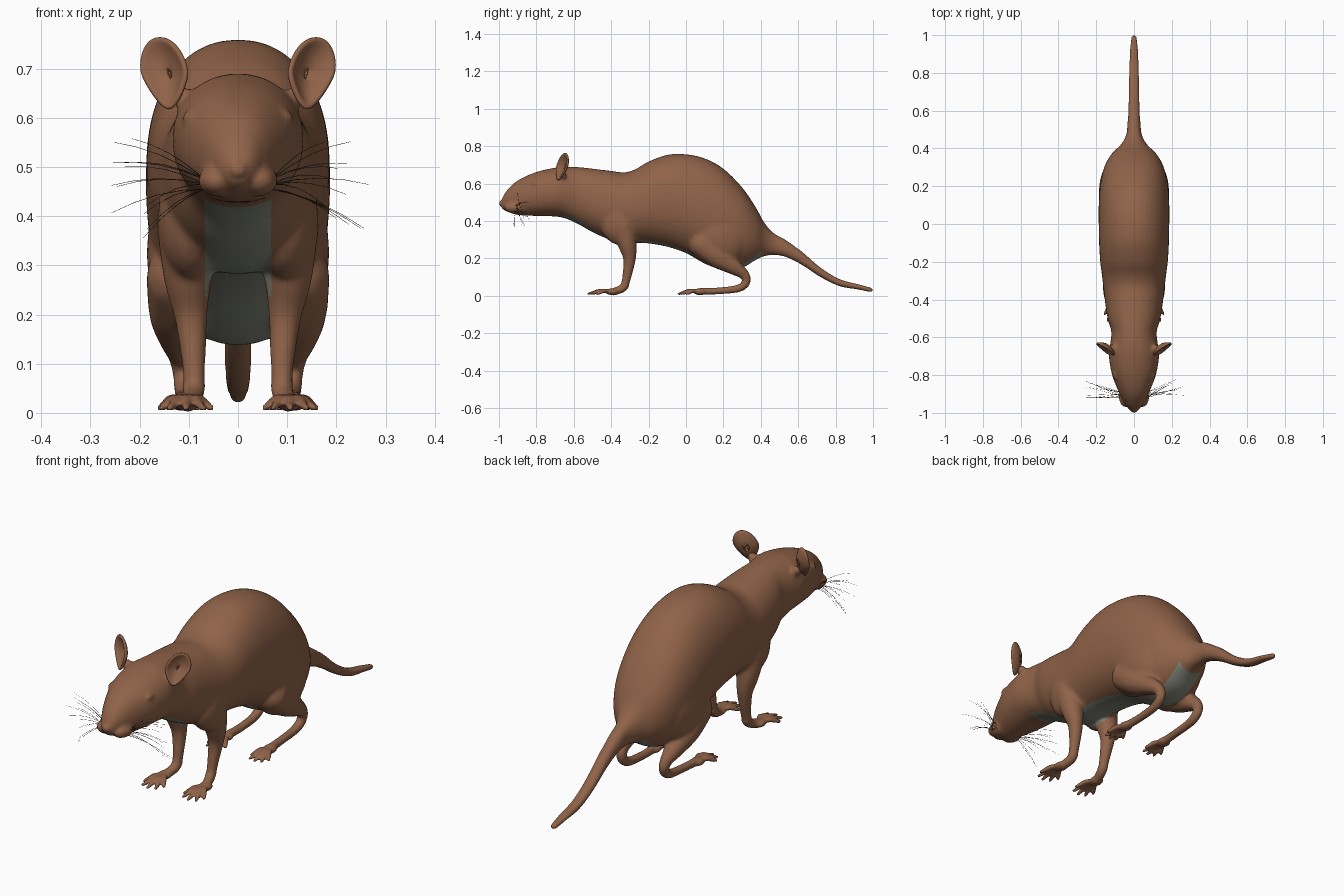
import bpy, bmesh, math, random
from mathutils import Vector, Matrix

random.seed(4)
cube = bpy.data.objects.get("Cube")
if cube:
    bpy.data.objects.remove(cube)


def material(name, rgb):
    m = bpy.data.materials.new(name)
    m.use_nodes = True
    m.diffuse_color = (*rgb, 1)
    m.node_tree.nodes["Principled BSDF"].inputs["Base Color"].default_value = (*rgb, 1)
    return m


fur = material("brown fur", (0.28, 0.125, 0.066))
belly = material("grey belly", (0.23, 0.245, 0.195))
hair = material("dark whisker", (0.05, 0.03, 0.02))


def add_object(name, data, *mats):
    ob = bpy.data.objects.new(name, data)
    bpy.context.scene.collection.objects.link(ob)
    for m in mats:
        data.materials.append(m)
    return ob


def spline(points, steps):
    """Catmull-Rom interpolation through 4D points."""
    p = [Vector(q) for q in points]
    p = [p[0]] + p + [p[-1]]
    out = []
    for a, b, c, d in zip(p, p[1:], p[2:], p[3:]):
        for i in range(steps):
            t = i / steps
            out.append(0.5 * (2 * b + (c - a) * t + (2 * a - 5 * b + 4 * c - d) * t * t
                              + (3 * b - a - 3 * c + d) * t ** 3))
    return out + [p[-1]]


bm = bmesh.new()


def blob(centre, radii, detail=3):
    mat = Matrix.Translation(centre) @ Matrix.Diagonal((*radii, 1))
    bmesh.ops.create_icosphere(bm, subdivisions=detail, radius=1, matrix=mat)


def pair(x, y, z, *radii):
    for s in (-1, 1):
        blob((s * x, y, z), radii)


def limb(points, steps=10):
    """Rounded limb through (x, y, z, radius), on both sides."""
    for x, y, z, r in spline(points, steps):
        for s in (-1, 1):
            blob((s * x, y, z), (r, r, r), 2)


# Torso, head and tail: y, underside, top, half width
stations = [
    (-.985, .468, .515, .022), (-.96, .452, .56, .043), (-.9, .432, .617, .076),
    (-.8, .427, .662, .116), (-.7, .424, .685, .133), (-.64, .412, .69, .127),
    (-.57, .38, .688, .12), (-.5, .34, .68, .14), (-.4, .297, .668, .155),
    (-.33, .283, .66, .163), (-.27, .283, .677, .17), (-.2, .28, .718, .179),
    (-.1, .262, .754, .185), (0, .228, .757, .187), (.1, .172, .735, .187),
    (.2, .138, .68, .18), (.3, .15, .58, .158), (.37, .19, .478, .12),
    (.42, .212, .39, .07), (.47, .217, .335, .042), (.53, .208, .302, .035),
    (.62, .165, .236, .029), (.72, .1, .15, .027), (.82, .052, .09, .025),
    (.92, .034, .062, .021), (.985, .02, .045, .014),
]
sides = 40
rings = []
for y, low, top, w in spline(stations, 5):
    ring = []
    for k in range(sides):
        a = math.tau * k / sides
        c, s = (math.copysign(abs(f(a)) ** 0.92, f(a)) for f in (math.cos, math.sin))
        ring.append(bm.verts.new((w * c, y, (low + top) / 2 + (top - low) / 2 * s)))
    rings.append(ring)
for r, q in zip(rings, rings[1:]):
    for k in range(sides):
        j = (k + 1) % sides
        bm.faces.new((r[k], r[j], q[j], q[k]))
bm.faces.new(rings[0][::-1])
bm.faces.new(rings[-1])
blob((0, .985, .032), (.014, .015, .012))

# Muzzle, eyelids, shoulders and haunches
blob((0, -.982, .494), (.02, .018, .018))
pair(.04, -.915, .472, .042, .055, .033)
pair(.098, -.8, .6, .016, .024, .017)
pair(.095, -.35, .4, .068, .11, .13)
pair(.1, .17, .325, .086, .17, .172)
limb([(.09, -.665, .62, .025), (.118, -.66, .645, .022)])

# Legs
limb([(.1, -.34, .38, .068), (.102, -.315, .28, .052), (.096, -.302, .2, .036),
      (.09, -.317, .1, .026), (.09, -.335, .045, .023), (.102, -.385, .022, .021)])
limb([(.115, .09, .275, .075), (.122, .17, .208, .062), (.12, .25, .158, .045),
      (.114, .31, .115, .029), (.11, .322, .075, .024), (.108, .28, .04, .021),
      (.108, .18, .027, .019), (.112, .08, .024, .02)])


# Toes fanned from each palm
def toes(x, y, reach):
    pair(x, y, .022, .03, .036, .018)
    for i, length in enumerate((.75, .95, 1, .95, .75)):
        a = math.radians(-32 + 16 * i)
        dx, dy = math.sin(a) * reach * length, -math.cos(a) * reach * length
        limb([(x + dx * .1, y + dy * .1, .024, .012), (x + dx * .5, y + dy * .5, .027, .0115),
              (x + dx * .8, y + dy * .8, .016, .01), (x + dx, y + dy, .01, .007)], 5)


toes(.105, -.395, .13)
toes(.113, .075, .115)

# Fuse everything into one skin
raw = bpy.data.meshes.new("skin_source")
bmesh.ops.recalc_face_normals(bm, faces=bm.faces)
bm.to_mesh(raw)
bm.free()
source = add_object("skin_source", raw)
mod = source.modifiers.new("fuse", "REMESH")
mod.mode = "VOXEL"
mod.voxel_size = .0065
graph = bpy.context.evaluated_depsgraph_get()
skin = bpy.data.meshes.new_from_object(source.evaluated_get(graph))
bpy.data.objects.remove(source)
skin.materials.clear()

bm = bmesh.new()
bm.from_mesh(skin)
soft = [v for v in bm.verts if v.co.z > .06 and v.co.y < .6 and v.co.y > -.95]
for _ in range(10):
    bmesh.ops.smooth_vert(bm, verts=soft, factor=.5, use_axis_x=True, use_axis_y=True, use_axis_z=True)
bmesh.ops.smooth_vert(bm, verts=bm.verts, factor=.4, use_axis_x=True, use_axis_y=True, use_axis_z=True)
bm.normal_update()
# Grey strip from throat to tail root
for f in bm.faces:
    c = f.calc_center_median()
    f.material_index = int(abs(c.x) < .067 and -.66 < c.y < .4 and c.z > .12 and f.normal.z < -.25)
    f.smooth = True
bm.to_mesh(skin)
bm.free()
add_object("rat_body", skin, fur, belly)

# Ears: dished discs, narrower at the root
bm = bmesh.new()
across, up, front = Vector((.85, .5, 0)), Vector((.12, .25, .96)), Vector((.5, -.85, .1))
centre = Vector((.146, -.658, .69))
previous = None
for i in range(1, 7):
    r = i / 6
    ring = []
    for k in range(28):
        a = math.tau * k / 28
        v = math.sin(a) * r
        u = math.cos(a) * r * (1 + .45 * min(v, 0))
        ring.append(bm.verts.new(centre + across * u * .056 + up * v * .077
                                 + front * .026 * (r * r - .6)))
    if previous:
        for k in range(28):
            j = (k + 1) % 28
            bm.faces.new((previous[k], previous[j], ring[j], ring[k]))
    else:
        bm.faces.new(ring)
    previous = ring
for f in bm.faces:
    f.smooth = True
ear_mesh = bpy.data.meshes.new("ears")
bm.to_mesh(ear_mesh)
bm.free()
ears = add_object("ears", ear_mesh, fur)
thick = ears.modifiers.new("thickness", "SOLIDIFY")
thick.thickness = .012
thick.offset = 0
ears.modifiers.new("round", "SUBSURF").levels = 1
ears.modifiers["round"].render_levels = 1
ears.modifiers.new("mirror", "MIRROR")

# Whiskers
curve = bpy.data.curves.new("whiskers", "CURVE")
curve.dimensions = "3D"
curve.bevel_depth = .0009
curve.bevel_resolution = 0
for side in (-1, 1):
    for i in range(12):
        root = Vector((side * .068, -.92 + .01 * (i % 4), .455 + .01 * (i // 4)))
        tip = Vector((side * random.uniform(.17, .265), random.uniform(-.93, -.81),
                      .36 + .018 * i + random.uniform(-.02, .02)))
        line = curve.splines.new("POLY")
        line.points.add(4)
        for k, pt in enumerate(line.points):
            t = k / 4
            pt.co = (*(root.lerp(tip, t) + Vector((0, 0, .05 * t * (1 - t)))), 1)
            pt.radius = 1 - .6 * t
add_object("whiskers", curve, hair)
